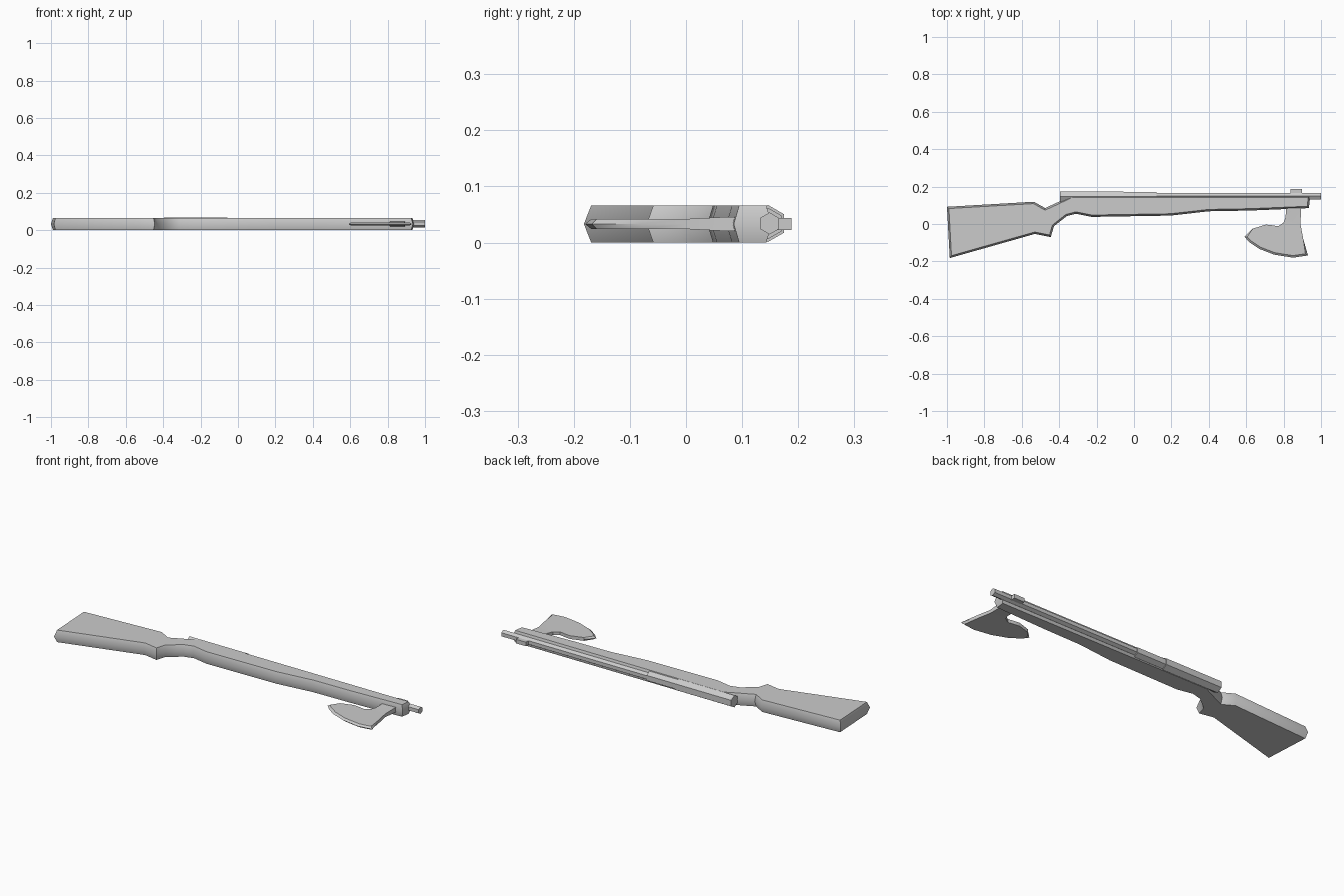
import bpy, bmesh, math
from mathutils import Vector

if "Cube" in bpy.data.objects:
    bpy.data.objects.remove(bpy.data.objects["Cube"])

MID = 0.033  # height of the centre plane


def finish(name, bm, angle=None):
    bmesh.ops.recalc_face_normals(bm, faces=bm.faces)
    me = bpy.data.meshes.new(name)
    bm.to_mesh(me)
    bm.free()
    ob = bpy.data.objects.new(name, me)
    bpy.context.collection.objects.link(ob)
    if angle:
        bpy.ops.object.select_all(action='DESELECT')
        ob.select_set(True)
        bpy.context.view_layer.objects.active = ob
        bpy.ops.object.shade_smooth_by_angle(angle=math.radians(angle))
    return ob


def inset(pts, amounts):
    """Move each point of a counter-clockwise outline inward."""
    out = []
    for i, p in enumerate(pts):
        p = Vector(p)
        a = (p - Vector(pts[i - 1])).normalized()
        b = (Vector(pts[(i + 1) % len(pts)]) - p).normalized()
        n = (Vector((-a.y, a.x)) + Vector((-b.y, b.x))).normalized()
        cosine = max(0.5, n.dot(Vector((-a.y, a.x))))
        out.append(p + n * amounts[i] / cosine)
    return out


def ridged_slab(name, pts, amounts, halves, angle):
    """Flat slab whose rim swells out to a ridge on the centre plane."""
    bm = bmesh.new()
    small = inset(pts, amounts)
    n = len(pts)
    rings = [[bm.verts.new((p[0], p[1], MID + s * h)) for p, h in zip(ring, halves)]
             for ring, s in ((small, -1), (pts, 0), (small, 1))]
    for lo, hi in zip(rings, rings[1:]):
        for i in range(n):
            j = (i + 1) % n
            bm.faces.new((lo[i], lo[j], hi[j], hi[i]))
    caps = [bm.faces.new(rings[0][::-1]), bm.faces.new(rings[2])]
    bmesh.ops.triangulate(bm, faces=caps)
    return finish(name, bm, angle)


def hex_bar(name, x0, x1, r, y):
    """Six-sided bar along x with corners pointing up and down."""
    bm = bmesh.new()
    ends = [[bm.verts.new((x, y + r * math.sin(k * math.pi / 3),
                           MID + 0.001 + r * math.cos(k * math.pi / 3)))
             for k in range(6)] for x in (x0, x1)]
    for k in range(6):
        j = (k + 1) % 6
        bm.faces.new((ends[0][k], ends[0][j], ends[1][j], ends[1][k]))
    for e in ends:
        bm.faces.new(e)
    return finish(name, bm)


# Wooden stock, counter-clockwise seen from above
stock = [(-0.985, -0.182), (-0.53, -0.053), (-0.445, -0.07), (-0.428, -0.012),
         (-0.36, 0.042), (-0.31, 0.055), (-0.225, 0.038), (0.195, 0.045),
         (0.40, 0.068), (0.62, 0.072), (0.935, 0.085), (0.943, 0.153),
         (-0.33, 0.153), (-0.395, 0.122), (-0.475, 0.085), (-0.535, 0.119),
         (-1.0, 0.092)]
ridged_slab("stock", stock, [0.01] * len(stock), [MID] * len(stock), 40)

# Receiver, sleeve and barrel
hex_bar("receiver", -0.395, -0.055, 0.033, 0.146)
hex_bar("barrel_sleeve", -0.055, 0.12, 0.028, 0.146)
hex_bar("barrel", 0.12, 1.0, 0.0195, 0.149)

# Axe blade: the first points are the cutting edge
edge = [(0.59, -0.068), (0.62, -0.1), (0.672, -0.134), (0.75, -0.164),
        (0.85, -0.18), (0.93, -0.168)]
back = [(0.905, -0.08), (0.89, 0.0), (0.893, 0.07), (0.895, 0.13),
        (0.812, 0.13), (0.813, 0.07), (0.81, 0.035), (0.8, 0.008),
        (0.77, -0.012), (0.74, -0.007), (0.705, -0.003), (0.635, -0.025)]
halves = [0.009] * 8 + [0.0125] * 4 + [0.009] * 6
ridged_slab("axe_blade", edge + back, [0.011] * len(edge) + [0.0] * len(back), halves, 35)

# Axe poll standing above the barrel
poll = [(0.836, 0.14), (0.897, 0.14), (0.897, 0.188), (0.836, 0.188)]
ridged_slab("axe_poll", poll, [0.0] * 4, [0.011] * 4, 35)
